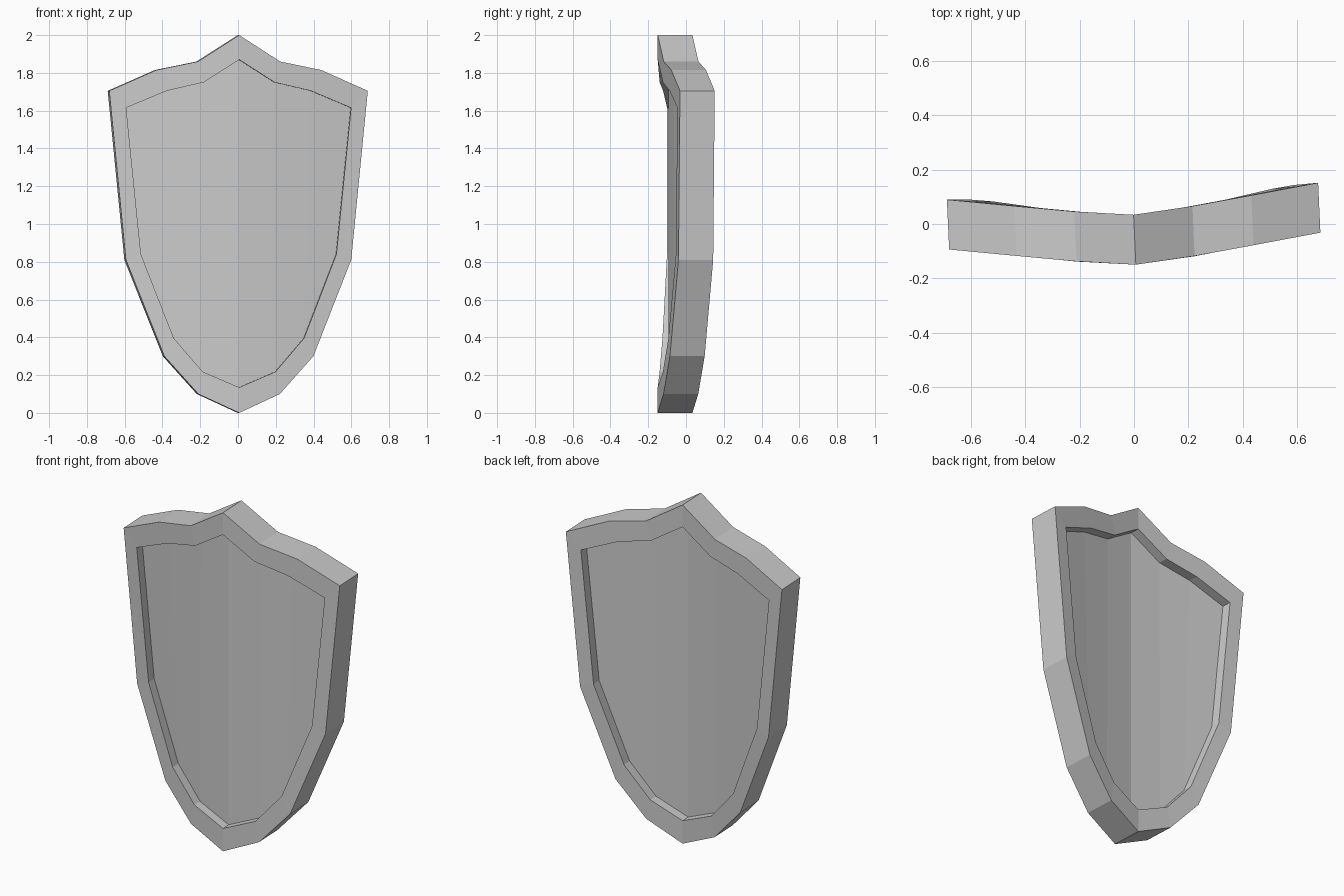
import bpy, bmesh, math

if "Cube" in bpy.data.objects:
    bpy.data.objects.remove(bpy.data.objects["Cube"])

# Half profiles from top point round to bottom point: (x, z, backward bend)
OUTER = [(0, 2.0, 0), (.218, 1.86, .022), (.437, 1.815, .052), (.685, 1.705, .087),
         (.597, .81, .083), (.395, .30, .047), (.216, .10, .021), (0, 0, 0)]
INNER = [(0, 1.87, 0), (.188, 1.75, .019), (.382, 1.705, .046), (.596, 1.615, .077),
         (.518, .84, .073), (.345, .395, .041), (.193, .218, .019), (0, .135, 0)]
FRONT, BACK, DEPTH = -.15, .034, .056

bm = bmesh.new()


def ring(profile, y):
    return [bm.verts.new((x, y + bend, z)) for x, z, bend in profile]


def bridge(a, b):
    for i in range(len(a) - 1):
        bm.faces.new((a[i], a[i + 1], b[i + 1], b[i]))


# Rings from front panel, over the raised rim, to the back panel
rings = [ring(INNER, FRONT + DEPTH), ring(INNER, FRONT), ring(OUTER, FRONT),
         ring(OUTER, BACK), ring(INNER, BACK), ring(INNER, BACK - DEPTH)]
for a, b in zip(rings, rings[1:]):
    bridge(a, b)

# Recessed panels: upright strips joining top points to bottom points
for r in (rings[0], rings[-1]):
    for i in range(3):
        quad = (r[i], r[i + 1], r[6 - i], r[7 - i])
        bm.faces.new(quad if r is rings[0] else quad[::-1])

bmesh.ops.recalc_face_normals(bm, faces=bm.faces)
# The half is open at the middle, so check the front panel really faces forward
bm.faces.ensure_lookup_table()
bm.normal_update()
if bm.faces[-6].normal.y > 0:
    bmesh.ops.reverse_faces(bm, faces=bm.faces)

mesh = bpy.data.meshes.new("shield")
bm.to_mesh(mesh)
bm.free()
shield = bpy.data.objects.new("shield", mesh)
bpy.context.collection.objects.link(shield)

# Mirror the half; the whole shield is turned slightly about z
mirror = shield.modifiers.new("mirror", 'MIRROR')
mirror.use_axis = (True, False, False)
mirror.use_clip = True
shield.rotation_euler.z = math.radians(2.6)
